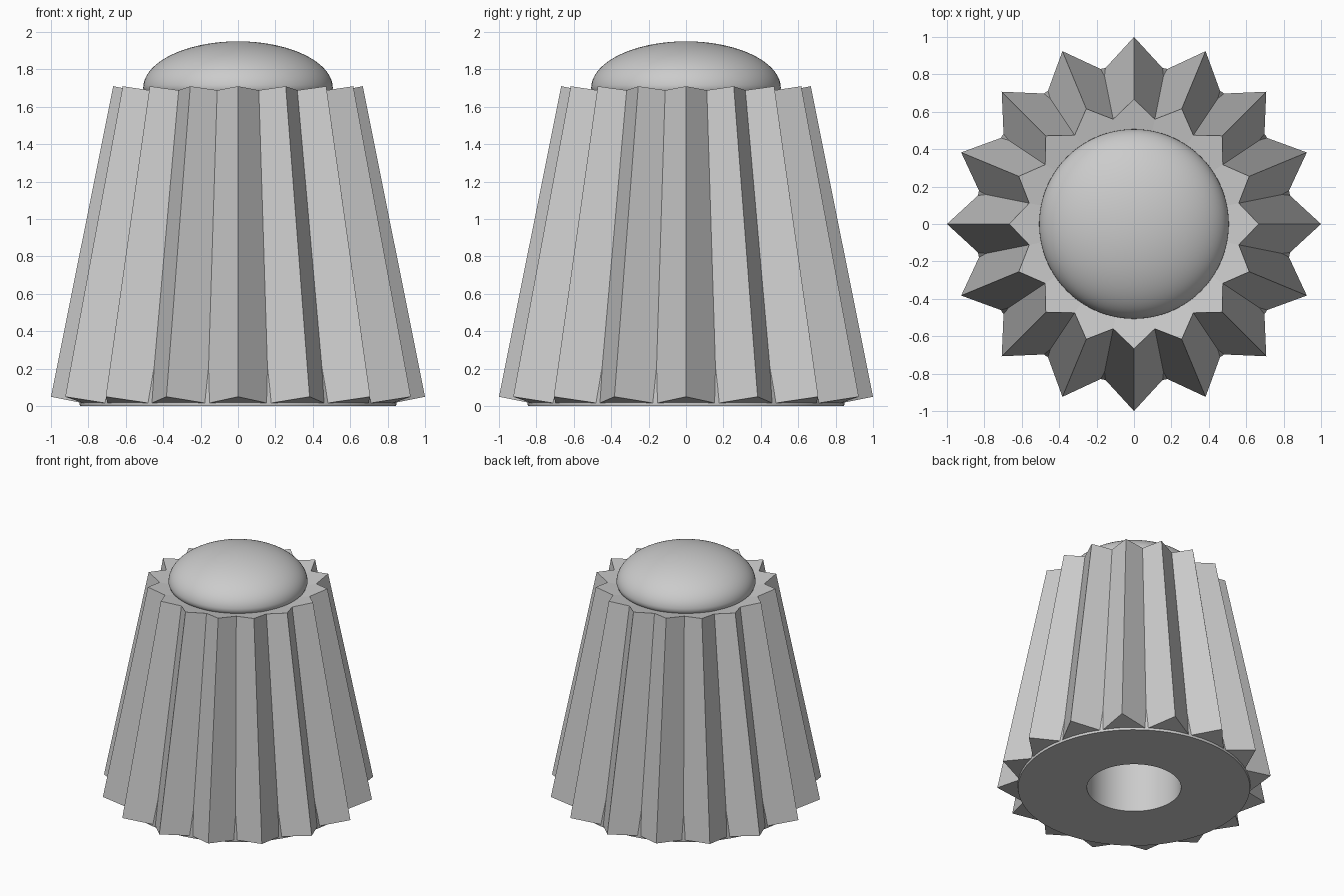
import bpy, bmesh, math

cube = bpy.data.objects.get("Cube")
if cube:
    bpy.data.objects.remove(cube, do_unlink=True)

grey = bpy.data.materials.new("light grey")
grey.use_nodes = True
grey.diffuse_color = (0.6, 0.6, 0.6, 1)
grey.node_tree.nodes["Principled BSDF"].inputs["Base Color"].default_value = (0.6, 0.6, 0.6, 1)

TEETH = 16
SLOPE = 0.2  # inward lean of each tooth


def make_object(name, bm, smooth):
    bmesh.ops.recalc_face_normals(bm, faces=bm.faces)
    mesh = bpy.data.meshes.new(name)
    bm.to_mesh(mesh)
    bm.free()
    obj = bpy.data.objects.new(name, mesh)
    mesh.materials.append(grey)
    bpy.context.collection.objects.link(obj)
    if smooth:
        bpy.ops.object.select_all(action='DESELECT')
        obj.select_set(True)
        bpy.context.view_layer.objects.active = obj
        bpy.ops.object.shade_smooth_by_angle(angle=math.radians(35))
    return obj


def lathe(name, profile, steps=96):
    """Spin a list of (radius, height) points around the z axis."""
    bm = bmesh.new()
    verts = [bm.verts.new((r, 0, z)) for r, z in profile]
    edges = [bm.edges.new(pair) for pair in zip(verts, verts[1:])]
    bmesh.ops.spin(bm, geom=verts + edges, cent=(0, 0, 0), axis=(0, 0, 1),
                   angle=math.tau, steps=steps, use_merge=True)
    bmesh.ops.remove_doubles(bm, verts=bm.verts, dist=0.0001)
    return make_object(name, bm, True)


# Fluted grip: leaning teeth whose end faces are square to their lean
def tooth_ring(bm, tip_radius, valley_radius, plane_radius, plane_height):
    ring = []
    for i in range(TEETH * 2):
        angle = i * math.pi / TEETH
        r = valley_radius if i % 2 else tip_radius
        along = r * math.cos(math.pi / TEETH) if i % 2 else r
        z = plane_height - SLOPE * (plane_radius - along)
        ring.append(bm.verts.new((r * math.cos(angle), r * math.sin(angle), z)))
    return ring


bm = bmesh.new()
rings = [
    tooth_ring(bm, 0.80, 0.80, 1.0, 0.05),
    tooth_ring(bm, 1.0, 0.838, 1.0, 0.05),
    tooth_ring(bm, 0.667, 0.571, 0.667, 1.71),
    tooth_ring(bm, 0.46, 0.46, 0.667, 1.71),
]
for low, high in zip(rings, rings[1:]):
    for i in range(TEETH * 2):
        j = (i + 1) % (TEETH * 2)
        bm.faces.new((low[i], low[j], high[j], high[i]))
make_object("fluted_grip", bm, False)

# Tapered core with a shaft bore in its base
lathe("core_with_bore", [(0, 1.2), (0.343, 1.2), (0.343, 0), (0.845, 0),
                         (0.848, 0.015), (0.5, 1.66), (0, 1.66)])

# Domed cap
dome = [(0.48, 1.66), (0.5, 1.68)]
for i in range(25):
    a = i / 24 * math.pi / 2
    dome.append((0.507 * math.cos(a), 1.70 + 0.25 * math.sin(a)))
lathe("domed_cap", dome)
